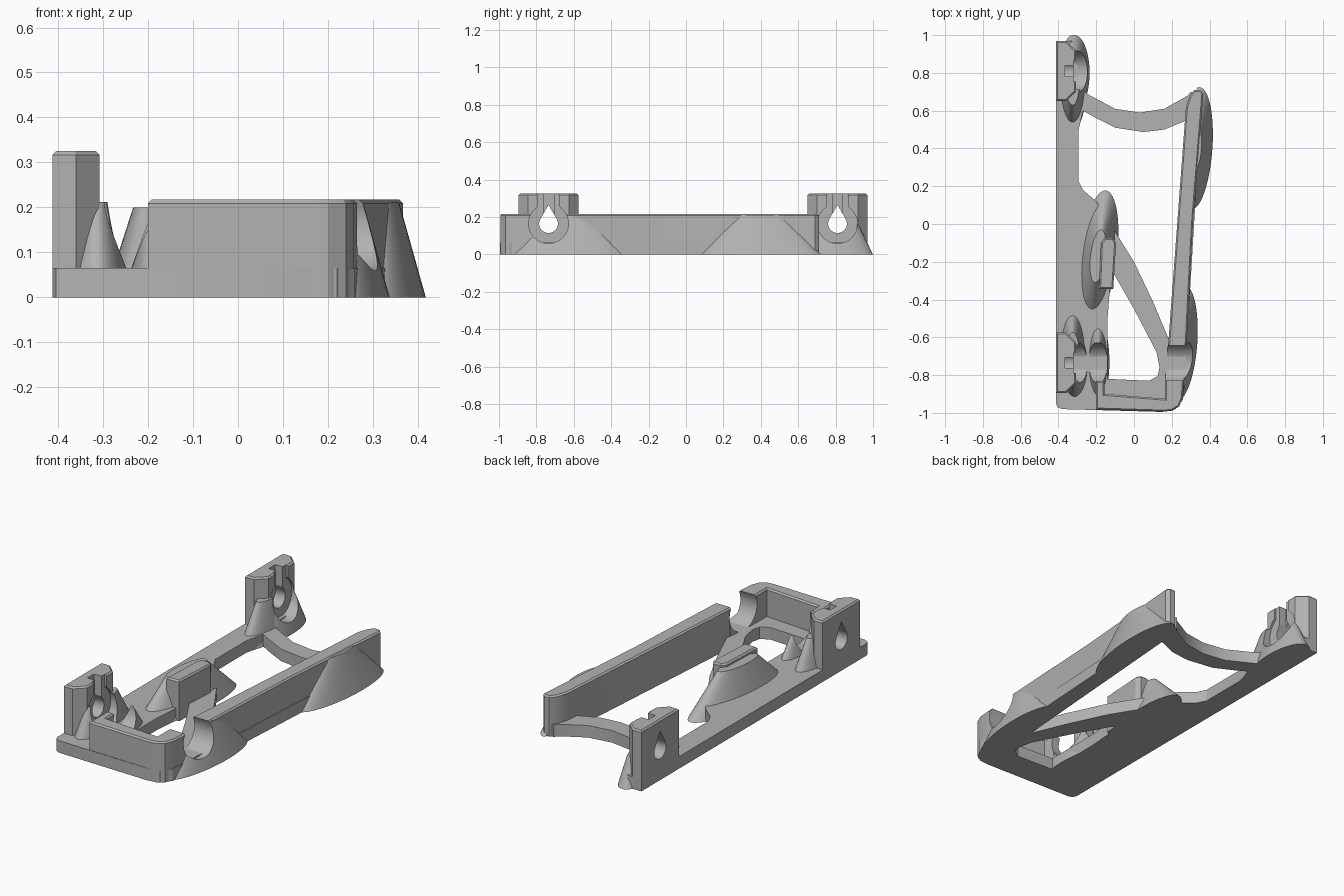
import bpy, bmesh, math
from mathutils import Matrix, Vector

if "Cube" in bpy.data.objects:
    bpy.data.objects.remove(bpy.data.objects["Cube"], do_unlink=True)

grey = bpy.data.materials.new("plain grey")
grey.use_nodes = True
grey.diffuse_color = (0.45, 0.45, 0.45, 1)
grey.node_tree.nodes["Principled BSDF"].inputs["Base Color"].default_value = grey.diffuse_color

FRONT_Y, BACK_Y, AXIS_Z = -0.735, 0.81, 0.165
RAIL_Z, WALL_Z, POST_Z = 0.065, 0.217, 0.325


def finish(name, bm):
    bmesh.ops.recalc_face_normals(bm, faces=bm.faces)
    mesh = bpy.data.meshes.new(name)
    bm.to_mesh(mesh)
    bm.free()
    mesh.materials.append(grey)
    obj = bpy.data.objects.new(name, mesh)
    bpy.context.collection.objects.link(obj)
    return obj


def prism(name, pts, z0, z1, chamfer=0.0):
    """Upright extrusion of an outline, with an optional chamfered top."""
    bm = bmesh.new()
    face = bm.faces.new([bm.verts.new((x, y, z0)) for x, y in pts])
    made = bmesh.ops.extrude_face_region(bm, geom=[face])["geom"]
    verts = [g for g in made if isinstance(g, bmesh.types.BMVert)]
    bmesh.ops.translate(bm, vec=(0, 0, z1 - z0), verts=verts)
    if chamfer:
        edges = [g for g in made if isinstance(g, bmesh.types.BMEdge)]
        bmesh.ops.bevel(bm, geom=edges, offset=chamfer, segments=1, affect='EDGES')
    return finish(name, bm)


def box(name, x0, x1, y0, y1, z0, z1):
    return prism(name, [(x0, y0), (x1, y0), (x1, y1), (x0, y1)], z0, z1)


def flare(name, center, radii, height, turn=0.0, tip=0.12, clip=None):
    """Elliptical cone with a blunt tip, optionally sliced by a vertical plane."""
    bm = bmesh.new()
    bmesh.ops.create_cone(bm, cap_ends=True, segments=48, radius1=1, radius2=tip, depth=1)
    mat = (Matrix.Translation((center[0], center[1], height / 2))
           @ Matrix.Rotation(turn, 4, 'Z')
           @ Matrix.Diagonal((radii[0], radii[1], height, 1)))
    bmesh.ops.transform(bm, matrix=mat, verts=bm.verts)
    planes = [((0, 0, WALL_Z - 0.005), (0, 0, 1))] + ([clip] if clip else [])
    for point, normal in planes:
        cut = bmesh.ops.bisect_plane(bm, geom=bm.verts[:] + bm.edges[:] + bm.faces[:],
                                     plane_co=point, plane_no=normal, clear_outer=True)
        edges = [g for g in cut["geom_cut"] if isinstance(g, bmesh.types.BMEdge)]
        if edges:
            bmesh.ops.holes_fill(bm, edges=edges, sides=0)
    return finish(name, bm)


def bore(name, y, radius, peak, x0, x1):
    """Teardrop-section cutter lying along x."""
    start = math.acos(radius / peak)
    pts = [(0, peak)]
    for i in range(33):
        a = start + (2 * math.pi - 2 * start) * i / 32
        pts.append((radius * math.sin(a), radius * math.cos(a)))
    bm = bmesh.new()
    face = bm.faces.new([bm.verts.new((x0, y + p, AXIS_Z + q)) for p, q in pts])
    made = bmesh.ops.extrude_face_region(bm, geom=[face])["geom"]
    bmesh.ops.translate(bm, vec=(x1 - x0, 0, 0),
                        verts=[g for g in made if isinstance(g, bmesh.types.BMVert)])
    return finish(name, bm)


def subtract(obj, cutters):
    bpy.context.view_layer.objects.active = obj
    for c in cutters:
        mod = obj.modifiers.new("cut", 'BOOLEAN')
        mod.operation, mod.solver, mod.object = 'DIFFERENCE', 'EXACT', c
        bpy.ops.object.modifier_apply(modifier=mod.name)


# Cutters: shaft hole, roller recess, top slots
cutters = []
seat = {}
for label, y in (("front", FRONT_Y), ("back", BACK_Y)):
    hole = bore(label + "_hole_cutter", y, 0.05, 0.1, -0.6, -0.2)
    tube = bore(label + "_recess_cutter", y, 0.106, 0.15, -0.32, 0.6)
    wide = box(label + "_opening_cutter", -0.32, 0.6, y - 0.055, y + 0.055, AXIS_Z, 0.5)
    slot = box(label + "_slot_cutter", -0.365, -0.25, y - 0.028, y + 0.028, AXIS_Z, 0.5)
    seat[label] = [tube, wide]
    seat[label + "_post"] = [hole, tube, wide, slot]
    cutters += [hole, tube, wide, slot]

# Base plate with two openings
base = prism("base_plate", [
    (-0.413, -0.95), (-0.405, -0.97), (-0.38, -0.98), (0.15, -0.995), (0.22, -0.98),
    (0.26, -0.93), (0.28, -0.64), (0.3, -0.3), (0.33, 0.2), (0.36, 0.69), (0.3, 0.7),
    (0.285, 0.68), (0.16, 0.61), (0.03, 0.59), (-0.1, 0.61), (-0.25, 0.69),
    (-0.3, 0.74), (-0.3, 0.93), (-0.33, 0.97), (-0.413, 0.97)], 0, RAIL_Z)
small = prism("small_opening_cutter", [
    (-0.14, -0.82), (0.08, -0.83), (0.125, -0.805), (0.135, -0.76), (0.12, -0.68),
    (0, -0.45), (-0.12, -0.24), (-0.14, -0.5)], -0.1, 0.2)
large = prism("large_opening_cutter", [
    (-0.295, 0.49), (-0.295, 0.23), (-0.27, 0.18), (-0.2, 0.12), (-0.1, -0.04),
    (0, -0.2), (0.1, -0.41), (0.18, -0.6), (0.2, -0.6), (0.27, 0.545), (0.16, 0.5),
    (0.05, 0.487), (-0.1, 0.51), (-0.2, 0.56), (-0.27, 0.6)], -0.1, 0.2)
cutters += [small, large]
subtract(base, [small, large])

# Front wall wrapping the corner, joined to the roller cradle
front_wall = prism("front_wall", [
    (-0.2, -0.982), (0.15, -0.993), (0.2, -0.99), (0.24, -0.965), (0.258, -0.92),
    (0.265, -0.83), (0.278, -0.63), (0.18, -0.63), (0.165, -0.83), (0.165, -0.925),
    (-0.155, -0.9), (-0.155, -0.83), (-0.2, -0.83)], 0, WALL_Z, 0.008)
subtract(front_wall, seat["front"])

# Long side wall
side_wall = prism("side_wall", [
    (0.18, -0.65), (0.278, -0.65), (0.312, 0), (0.367, 0.69), (0.35, 0.71),
    (0.32, 0.71), (0.295, 0.68), (0.275, 0.62)], 0, WALL_Z, 0.008)
subtract(side_wall, seat["front"])

# Outer flares of the side wall
lean = -0.071
inner = Vector((-math.cos(lean), -math.sin(lean), 0))
subtract(flare("side_wall_front_flare", (0.245, -0.63), (0.09, 0.31), 0.29, lean,
               clip=((0.235, -0.63, 0), inner)), seat["front"])
flare("side_wall_back_flare", (0.325, 0.4), (0.09, 0.325), 0.29, lean,
      clip=((0.31, 0.4, 0), inner))

# Posts with their flared feet
outside = ((-0.412, 0, 0), (-1, 0, 0))
for label, y in (("front", FRONT_Y), ("back", BACK_Y)):
    h = 0.16
    post = prism(label + "_post", [
        (-0.413, y - h), (-0.36, y - h), (-0.308, y - h + 0.05),
        (-0.308, y + h - 0.05), (-0.36, y + h), (-0.413, y + h)], 0, POST_Z, 0.008)
    subtract(post, seat[label + "_post"])
    shift = 0.04 if label == "front" else -0.06
    feet = [flare(label + "_post_long_foot", (-0.325, y + shift), (0.075, 0.25), 0.36,
                  clip=outside),
            flare(label + "_post_wide_foot", (-0.315, y - 0.01), (0.08, 0.2), 0.36,
                  clip=outside)]
    for foot in feet:
        subtract(foot, seat[label + "_post"])

# Inner roller cradle
subtract(flare("inner_cradle", (-0.19, -0.73), (0.06, 0.22), 0.28), seat["front"])

# Middle mound and its stop block
flare("middle_mound", (-0.19, -0.17), (0.1, 0.35), 0.2, -0.12, 0.4)
prism("stop_block", [
    (-0.185, -0.345), (-0.11, -0.345), (-0.095, -0.1), (-0.11, -0.075),
    (-0.155, -0.075), (-0.175, -0.1)], 0, WALL_Z, 0.008)

for c in cutters:
    bpy.data.objects.remove(c, do_unlink=True)

# Smooth the curved faces, keep the edges crisp
bpy.ops.object.select_all(action='DESELECT')
for obj in bpy.context.collection.objects:
    if obj.type == 'MESH' and grey.name in obj.data.materials:
        obj.select_set(True)
        bpy.context.view_layer.objects.active = obj
bpy.ops.object.shade_smooth_by_angle(angle=math.radians(25))
